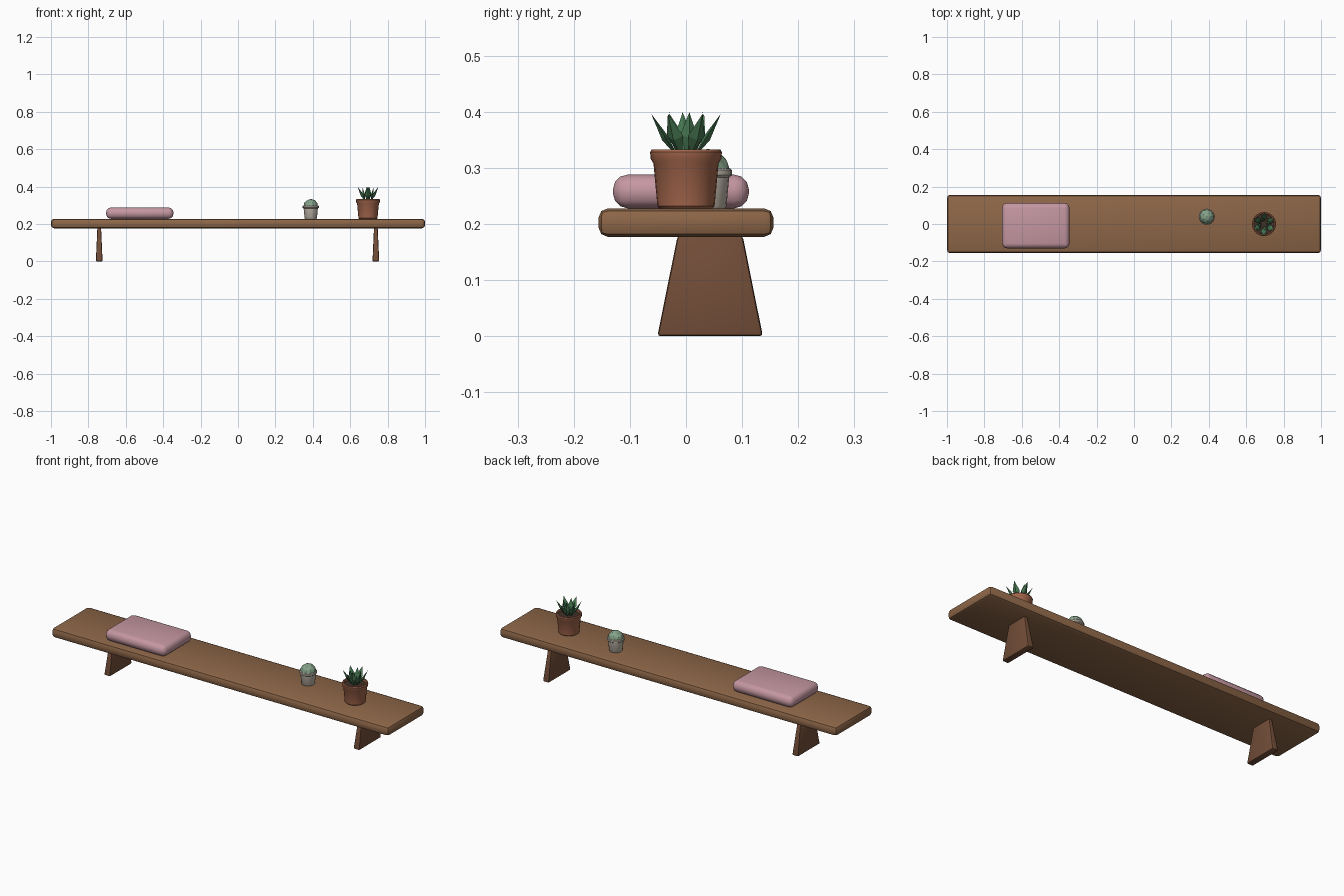
import bpy, bmesh, math
from mathutils import Vector, Matrix

cube = bpy.data.objects.get("Cube")
if cube:
    bpy.data.objects.remove(cube, do_unlink=True)


def material(name, r, g, b):
    m = bpy.data.materials.new(name)
    m.use_nodes = True
    m.diffuse_color = (r, g, b, 1)
    m.node_tree.nodes["Principled BSDF"].inputs["Base Color"].default_value = (r, g, b, 1)
    return m


WOOD = material("bench wood", 0.27, 0.135, 0.065)
LEG = material("dark wood", 0.17, 0.075, 0.04)
PINK = material("pink fabric", 0.56, 0.31, 0.36)
CLAY = material("terracotta", 0.36, 0.13, 0.07)
SOIL = material("soil", 0.05, 0.03, 0.02)
LEAF = material("leaf green", 0.06, 0.18, 0.08)
STONE = material("pale pot", 0.5, 0.45, 0.38)
CACTUS = material("cactus green", 0.23, 0.36, 0.25)


def finish(name, bm, mat, location=(0, 0, 0), smooth=True):
    bmesh.ops.recalc_face_normals(bm, faces=bm.faces)
    mesh = bpy.data.meshes.new(name)
    bm.to_mesh(mesh)
    bm.free()
    obj = bpy.data.objects.new(name, mesh)
    bpy.context.collection.objects.link(obj)
    obj.location = location
    mesh.materials.append(mat)
    if smooth:
        bpy.ops.object.select_all(action='DESELECT')
        obj.select_set(True)
        bpy.context.view_layer.objects.active = obj
        bpy.ops.object.shade_smooth_by_angle(angle=math.radians(35))


def rounded_box(name, size, location, mat, bevel, segments):
    bm = bmesh.new()
    bmesh.ops.create_cube(bm, size=1)
    bmesh.ops.scale(bm, vec=size, verts=bm.verts)
    bmesh.ops.bevel(bm, geom=bm.edges[:], offset=bevel, segments=segments,
                    profile=0.5, affect='EDGES')
    finish(name, bm, mat, location)


def lathe(name, profile, location, mat, sides):
    bm = bmesh.new()
    verts = [bm.verts.new((r, 0, z)) for r, z in profile]
    edges = [bm.edges.new(pair) for pair in zip(verts, verts[1:])]
    bmesh.ops.spin(bm, geom=verts + edges, axis=(0, 0, 1), cent=(0, 0, 0),
                   angle=math.tau, steps=sides)
    bmesh.ops.remove_doubles(bm, verts=bm.verts, dist=0.0001)
    finish(name, bm, mat, location)


# Bench top and cushion
TOP = 0.228
rounded_box("bench_top", (2, 0.312, 0.051), (0, 0, 0.2025), WOOD, 0.017, 2)
rounded_box("cushion", (0.36, 0.242, 0.06), (-0.525, -0.009, TOP + 0.03), PINK, 0.026, 3)

# Tapered legs, set slightly towards the back
for side, x in (("right", -0.742), ("left", 0.737)):
    bm = bmesh.new()
    bmesh.ops.create_cube(bm, size=1)
    for v in bm.verts:
        high = v.co.z > 0
        v.co.x *= 0.02 if high else 0.036
        v.co.y *= 0.116 if high else 0.188
        v.co.z = 0.179 if high else 0
    bmesh.ops.bevel(bm, geom=bm.edges[:], offset=0.006, segments=2,
                    profile=0.5, affect='EDGES')
    finish(side + "_leg", bm, LEG, (x, 0.043, 0))

# Terracotta pot with soil
PLANT = (0.695, 0, TOP)
lathe("large_pot", [(0, 0), (0.047, 0), (0.051, 0.004), (0.058, 0.08),
                    (0.063, 0.088), (0.064, 0.1), (0.061, 0.105),
                    (0.055, 0.105), (0.053, 0.09)], PLANT, CLAY, 24)
lathe("large_pot_soil", [(0, 0.095), (0.0535, 0.093)], PLANT, SOIL, 24)


# Faceted leaves arranged in two rings around an upright centre
def add_leaf(bm, heading, lean, length, width):
    rows = [bm.verts.new(co) for co in (
        (0, 0, 0), (0, width, length * 0.5), (0, -width, length * 0.5),
        (0.008, 0, length * 0.45), (-0.005, 0, length * 0.45), (0, 0, length))]
    base, left, right, outer, inner, tip = rows
    for face in ((base, left, outer), (base, outer, right), (tip, outer, left),
                 (tip, right, outer), (base, inner, left), (base, right, inner),
                 (tip, left, inner), (tip, inner, right)):
        bm.faces.new(face)
    spin = Matrix.Rotation(heading, 4, 'Z')
    shift = Matrix.Translation(Vector((0.014, 0, 0.09)))
    bmesh.ops.transform(bm, matrix=spin @ shift @ Matrix.Rotation(lean, 4, 'Y'), verts=rows)


bm = bmesh.new()
for i in range(6):
    add_leaf(bm, math.tau * i / 6 + 0.5, 0.55, 0.092, 0.017)
for i in range(4):
    add_leaf(bm, math.tau * i / 4 + 0.2, 0.2, 0.083, 0.015)
finish("succulent_leaves", bm, LEAF, PLANT, smooth=False)

# Small pale pot and domed cactus
SMALL = (0.389, 0.039, TOP)
lathe("small_pot", [(0, 0), (0.031, 0), (0.033, 0.003), (0.038, 0.055),
                    (0.043, 0.059), (0.043, 0.068), (0.04, 0.071),
                    (0.036, 0.071), (0.035, 0.062)], SMALL, STONE, 20)
lathe("small_pot_soil", [(0, 0.065), (0.0355, 0.064)], SMALL, SOIL, 20)
bm = bmesh.new()
bmesh.ops.create_icosphere(bm, subdivisions=2, radius=0.04)
finish("cactus", bm, CACTUS, (SMALL[0], SMALL[1], TOP + 0.066), smooth=False)
